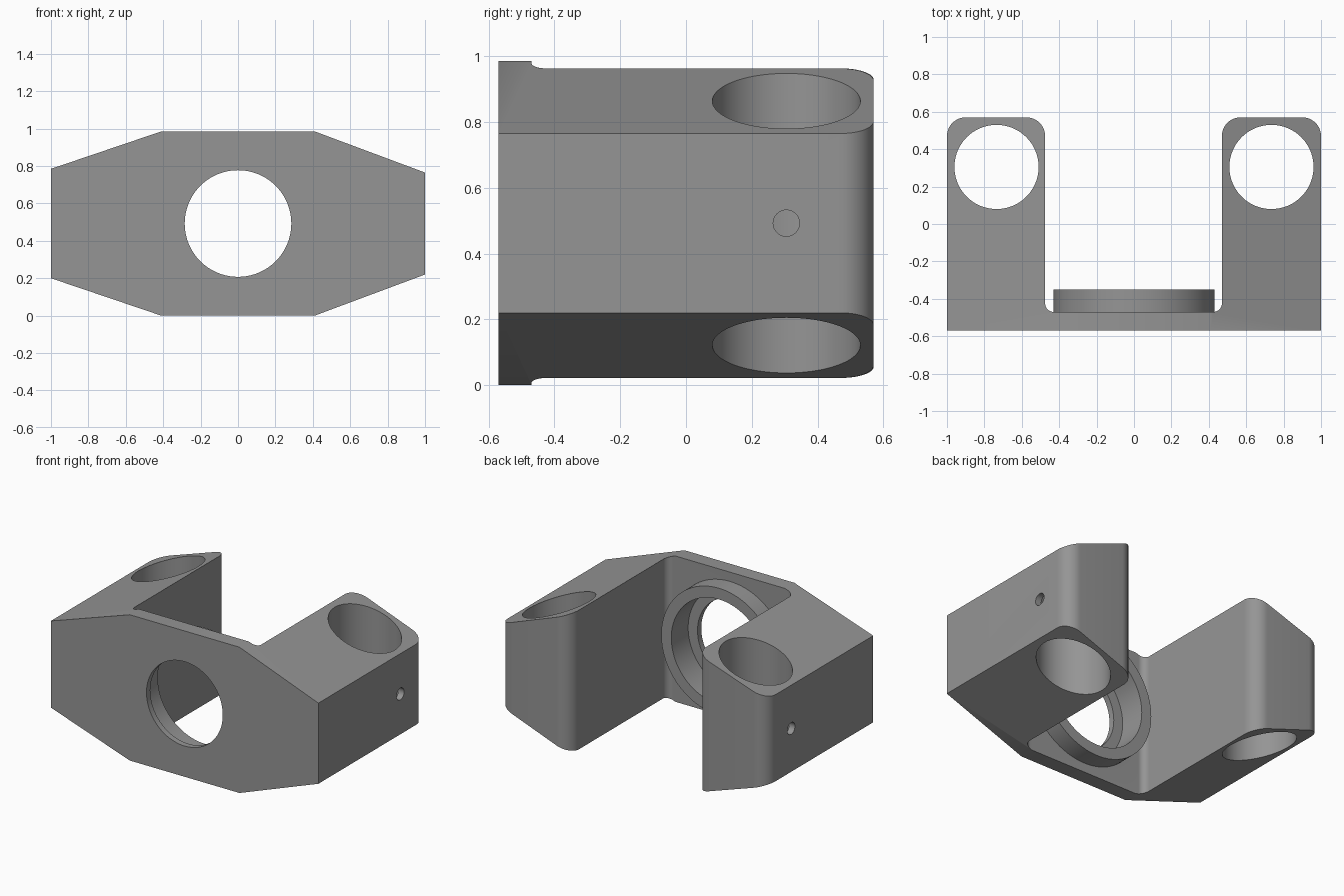
import bpy, bmesh, math
from mathutils import Matrix, Vector

if "Cube" in bpy.data.objects:
    bpy.data.objects.remove(bpy.data.objects["Cube"])

steel = bpy.data.materials.new("mid grey")
steel.diffuse_color = (0.3, 0.3, 0.3, 1)
steel.use_nodes = True
steel.node_tree.nodes["Principled BSDF"].inputs["Base Color"].default_value = steel.diffuse_color
MID_Z = 0.4925


def make_object(name, bm):
    bmesh.ops.recalc_face_normals(bm, faces=bm.faces)
    mesh = bpy.data.meshes.new(name)
    bm.to_mesh(mesh)
    bm.free()
    mesh.materials.append(steel)
    obj = bpy.data.objects.new(name, mesh)
    bpy.context.collection.objects.link(obj)
    return obj


def prism(name, points, offset):
    """Extrude a closed outline of 3D points along an offset."""
    bm = bmesh.new()
    face = bm.faces.new([bm.verts.new(p) for p in points])
    new = bmesh.ops.extrude_face_region(bm, geom=[face], use_keep_orig=True)["geom"]
    verts = [v for v in new if isinstance(v, bmesh.types.BMVert)]
    bmesh.ops.translate(bm, verts=verts, vec=offset)
    return make_object(name, bm)


def cylinder(name, radius, start, end, segments=96):
    start, end = Vector(start), Vector(end)
    axis = end - start
    turn = axis.to_track_quat('Z', 'Y').to_matrix().to_4x4()
    bm = bmesh.new()
    bmesh.ops.create_cone(bm, cap_ends=True, segments=segments,
                          radius1=radius, radius2=radius, depth=axis.length,
                          matrix=Matrix.Translation((start + end) / 2) @ turn)
    return make_object(name, bm)


def combine(target, tool, operation):
    mod = target.modifiers.new(operation.lower(), 'BOOLEAN')
    mod.operation, mod.solver, mod.object = operation, 'EXACT', tool
    bpy.context.view_layer.objects.active = target
    bpy.ops.object.modifier_apply(modifier=mod.name)
    bpy.data.objects.remove(tool)


def rounded(corners, steps=12):
    """Outline from (x, y, radius) right-angled corners."""
    out = []
    for i, (x, y, r) in enumerate(corners):
        p = Vector((x, y))
        if r == 0:
            out.append((x, y, -0.1))
            continue
        a = (Vector(corners[i - 1][:2]) - p).normalized() * r
        b = (Vector(corners[(i + 1) % len(corners)][:2]) - p).normalized() * r
        for k in range(steps + 1):
            t = k / steps * math.pi / 2
            q = p + a + b - b * math.cos(t) - a * math.sin(t)
            out.append((q.x, q.y, -0.1))
    return out


# U-shaped plan: front plate with two rear-pointing arms
plan = [(-1, -0.57, 0), (1, -0.57, 0), (1, 0.57, 0.1), (0.47, 0.57, 0.1),
        (0.47, -0.47, 0.045), (-0.475, -0.47, 0.045),
        (-0.475, 0.57, 0.1), (-1, 0.57, 0.1)]
bracket = prism("yoke_bracket", rounded(plan), (0, 0, 1.2))

# Eight-sided front outline trims the top and bottom slopes
outline = [(-1.0, 0.2), (-0.41, 0), (0.41, 0), (1.0, 0.22),
           (1.0, 0.765), (0.41, 0.985), (-0.41, 0.985), (-1.0, 0.785)]
# Push the side walls outward along each slope so only the plan sets the width
wide = []
for x, z in outline:
    if abs(x) == 1:
        flat_z = 0 if z < 0.5 else 0.985
        z += (z - flat_z) / 0.59 * 0.1
        x *= 1.1
    wide.append((x, -0.7, z))
combine(bracket, prism("outline_tool", wide, (0, 1.4, 0)), 'INTERSECT')

# Raised bearing ring behind the front plate
combine(bracket, cylinder("bearing_ring", 0.43, (0, -0.50, MID_Z), (0, -0.35, MID_Z)), 'UNION')

# Stepped centre bore: wide pocket from behind, narrower front opening
combine(bracket, cylinder("pocket", 0.355, (0, -0.53, MID_Z), (0, -0.2, MID_Z)), 'DIFFERENCE')
combine(bracket, cylinder("opening", 0.285, (0, -0.7, MID_Z), (0, -0.4, MID_Z)), 'DIFFERENCE')

# Vertical arm bores and the small side holes that meet them
for side in (-1, 1):
    x = side * 0.735
    combine(bracket, cylinder("arm_bore", 0.225, (x, 0.305, -0.2), (x, 0.305, 1.2)), 'DIFFERENCE')
    combine(bracket, cylinder("side_hole", 0.04, (side * 1.1, 0.305, MID_Z),
                              (side * 0.8, 0.305, MID_Z), 32), 'DIFFERENCE')

# Smooth the curved walls, keep machined edges sharp
bpy.ops.object.select_all(action='DESELECT')
bracket.select_set(True)
bpy.context.view_layer.objects.active = bracket
bpy.ops.object.shade_smooth_by_angle(angle=math.radians(25))
